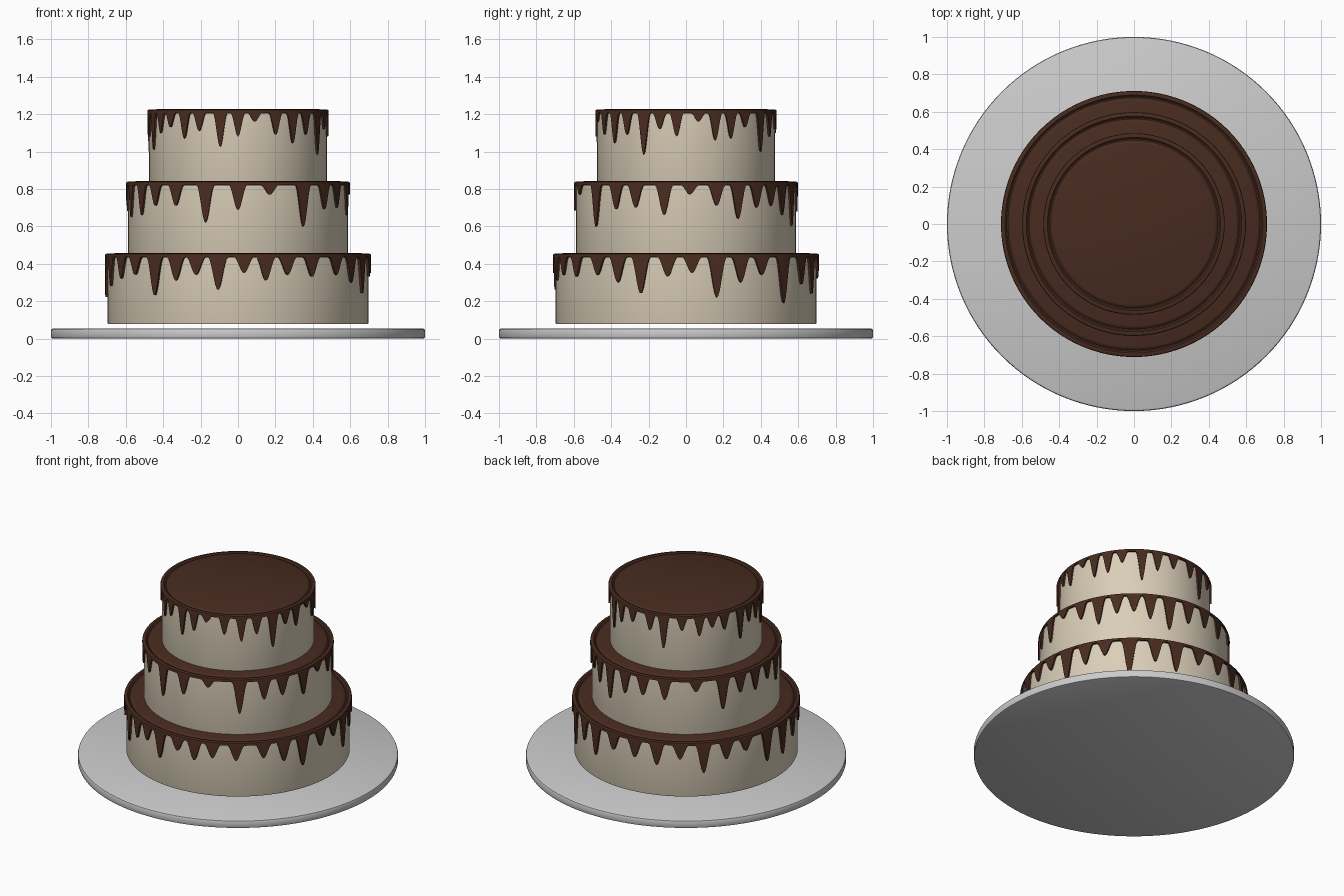
import bpy, bmesh, math

if "Cube" in bpy.data.objects:
    bpy.data.objects.remove(bpy.data.objects["Cube"])


def material(name, rgb):
    m = bpy.data.materials.new(name)
    m.diffuse_color = (*rgb, 1)
    m.use_nodes = True
    m.node_tree.nodes["Principled BSDF"].inputs["Base Color"].default_value = m.diffuse_color
    return m


cream = material("cream", (0.70, 0.62, 0.48))
chocolate = material("chocolate", (0.065, 0.024, 0.014))


def lathe(name, rings, n, mat=None, angle=35):
    """Revolve functions/points; each ring is (radius, z) with z a number or function of angle."""
    bm = bmesh.new()
    loops = []
    for r, z in rings:
        if r == 0:
            loops.append([bm.verts.new((0, 0, z))] * n)
            continue
        loop = []
        for i in range(n):
            a = 2 * math.pi * i / n
            h = z(a) if callable(z) else z
            loop.append(bm.verts.new((r * math.sin(a), -r * math.cos(a), h)))
        loops.append(loop)
    for lo, hi in zip(loops, loops[1:]):
        for i in range(n):
            j = (i + 1) % n
            quad = list(dict.fromkeys((lo[i], lo[j], hi[j], hi[i])))
            bm.faces.new(quad)
    bmesh.ops.recalc_face_normals(bm, faces=bm.faces)
    me = bpy.data.meshes.new(name)
    bm.to_mesh(me)
    bm.free()
    ob = bpy.data.objects.new(name, me)
    bpy.context.collection.objects.link(ob)
    if mat:
        me.materials.append(mat)
    bpy.ops.object.select_all(action='DESELECT')
    ob.select_set(True)
    bpy.context.view_layer.objects.active = ob
    bpy.ops.object.shade_smooth_by_angle(angle=math.radians(angle))
    return ob


def icing(name, r, top, width, drips):
    """Chocolate lid with a grooved rim and drips given as (degrees from front, tip height)."""
    base = top - 0.022

    def edge(a):
        low = base
        for deg, tip in drips:
            d = (a - math.radians(deg) + math.pi) % (2 * math.pi) - math.pi
            t = abs(d) * r / width
            if t < 1:
                low = min(low, base - (base - tip) * 0.5 * (1 + math.cos(math.pi * t)))
        return low

    t = 0.012
    lathe(name, [(0, top), (r - 0.053, top), (r - 0.045, top - 0.003), (r - 0.037, top - 0.011),
                 (r - 0.030, top - 0.011), (r - 0.022, top - 0.003), (r - 0.008, top - 0.003),
                 (r - 0.002, top - 0.006), (r, top - 0.012), (r, edge), (r - t, edge),
                 (r - t, top - 0.018), (0, top - 0.018)], 512, chocolate)


def tier(name, r, bottom, top):
    lathe(name, [(0, bottom), (r - 0.008, bottom), (r - 0.002, bottom + 0.002), (r, bottom + 0.008),
                 (r, top - 0.008), (r - 0.008, top), (0, top)], 128, cream)


# Serving plate
lathe("plate", [(0, 0), (0.99, 0), (0.997, 0.003), (1, 0.01), (1, 0.042), (0.997, 0.05),
                (0.988, 0.054), (0, 0.054)], 128)

# Cake tiers
tier("bottom_tier", 0.698, 0.077, 0.442)
tier("middle_tier", 0.588, 0.445, 0.827)
tier("top_tier", 0.475, 0.830, 1.212)

# Chocolate icing with drips
icing("bottom_icing", 0.711, 0.457, 0.055, [
    (-172, .32), (-160, .29), (-148, .34), (-136, .24), (-124, .32), (-113, .35), (-99, .23),
    (-86, .22), (-74, .28), (-62, .32), (-51, .34), (-39, .23), (-28, .31), (-18.5, .34),
    (-8.7, .26), (2.6, .35), (12.2, .31), (22, .34), (34, .33), (48, .34), (59, .30), (70, .24),
    (82, .33), (92.6, .35), (103.5, .22), (114.5, .30), (125, .34), (137.6, .19), (151, .29),
    (162, .24), (175, .33)])
icing("middle_icing", 0.598, 0.842, 0.05, [
    (-172, .70), (-158, .69), (-139, .75), (-122, .61), (-110, .70), (-98, .68), (-86, .71),
    (-74, .65), (-60, .66), (-48, .71), (-34, .71), (-17, .62), (0, .685), (16.7, .77),
    (36, .60), (51, .69), (63, .70), (78.6, .66), (92, .77), (106, .71), (118, .64),
    (129.5, .70), (140, .71), (150, .66), (162, .60), (175, .68)])
icing("top_icing", 0.485, 1.227, 0.04, [
    (-173, 1.10), (-162, .99), (-148, 1.12), (-135, 1.08), (-125, 1.13), (-115, 1.10),
    (-100, 1.00), (-90, 1.09), (-80, 1.08), (-69.6, 1.01), (-59, 1.10), (-48.6, 1.13),
    (-36.5, 1.07), (-25.5, 1.11), (-11.4, 1.025), (0, 1.08), (10.8, 1.16), (24.8, 1.09),
    (37.5, 1.045), (49, 1.09), (62, .985), (73, 1.12), (84, 1.08), (98, 1.16), (109, 1.06),
    (120, 1.07), (131, 1.13), (146, 1.00), (158, 1.08), (171, 1.12)])
